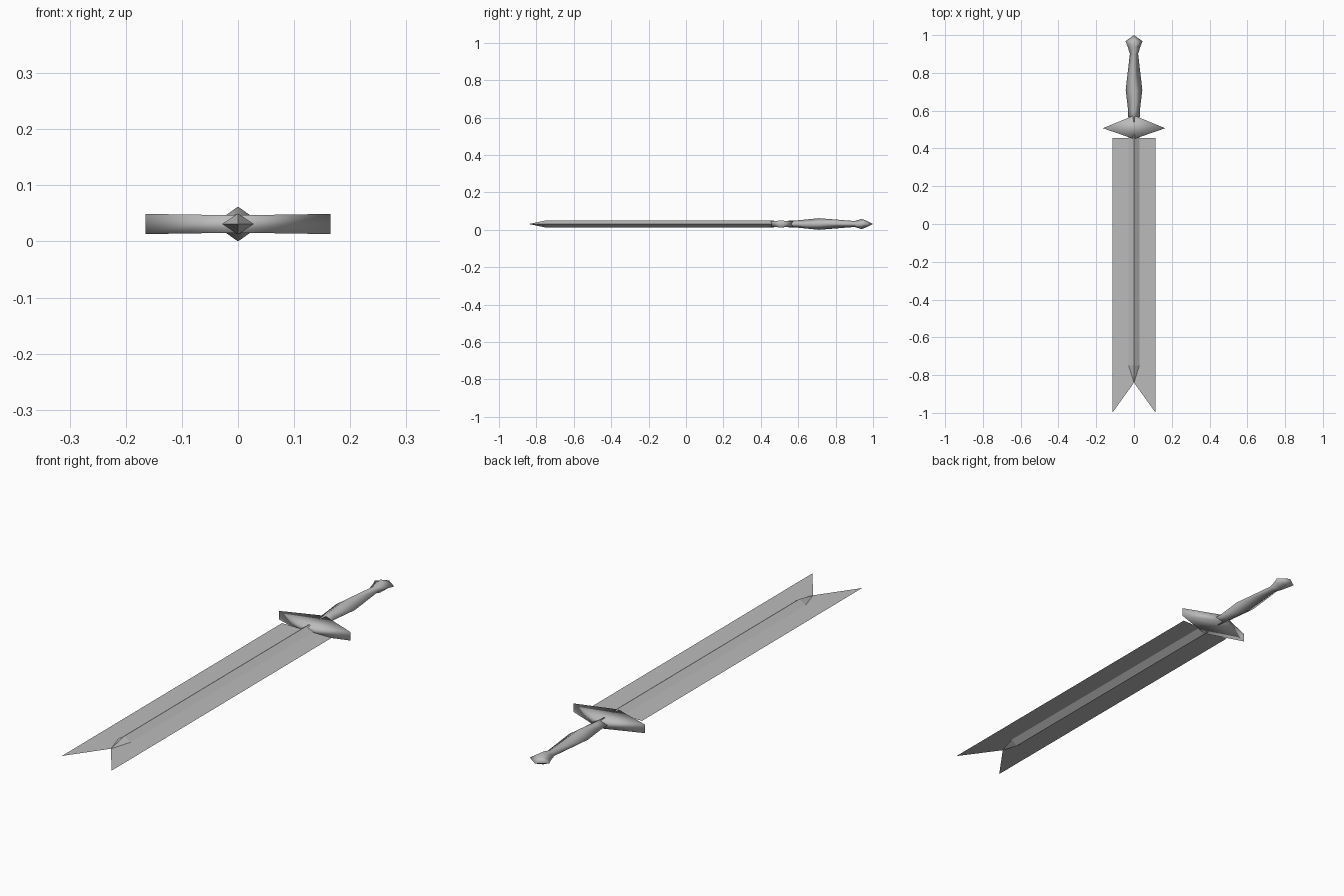
import bpy

cube = bpy.data.objects.get("Cube")
if cube:
    bpy.data.objects.remove(cube, do_unlink=True)

MID = 0.031  # height of the sword's central plane

steel = bpy.data.materials.new("grey steel")
steel.use_nodes = True
GREY = (0.5, 0.5, 0.5, 1)
steel.diffuse_color = GREY
steel.node_tree.nodes["Principled BSDF"].inputs["Base Color"].default_value = GREY


def make(name, verts, faces, smooth):
    mesh = bpy.data.meshes.new(name)
    mesh.from_pydata(verts, [], faces)
    mesh.materials.append(steel)
    for p in mesh.polygons:
        p.use_smooth = smooth
    ob = bpy.data.objects.new(name, mesh)
    ob.location.z = MID
    bpy.context.collection.objects.link(ob)
    return ob


def diamond_loft(name, sections, smooth):
    """Skin diamond cross-sections (y, half width, half height); zero width is a point."""
    verts, faces, rings = [], [], []
    for y, w, h in sections:
        i = len(verts)
        if w == 0:
            verts.append((0, y, 0))
            rings.append([i] * 4)
        else:
            verts += [(w, y, 0), (0, y, h), (-w, y, 0), (0, y, -h)]
            rings.append([i, i + 1, i + 2, i + 3])
    for a, b in zip(rings, rings[1:]):
        for k in range(4):
            n = (k + 1) % 4
            quad = [a[k], a[n], b[n], b[k]]
            faces.append(list(dict.fromkeys(quad)))
    if sections[0][1]:
        faces.append(rings[0][::-1])
    if sections[-1][1]:
        faces.append(rings[-1])
    for f in faces:
        f.reverse()
    return make(name, verts, faces, smooth)


# Thin flat blade with a forked tip
blade = [(-0.115, 0.455, 0), (-0.115, -1, 0), (0, -0.84, 0),
         (0.115, -1, 0), (0.115, 0.455, 0), (0, 0.455, 0)]
make("blade", blade, [(0, 1, 2, 5), (5, 2, 3, 4)], False)

# Raised central ridge, pointed at the fork
diamond_loft("blade_ridge", [(-0.84, 0, 0), (-0.75, 0.028, 0.019),
                             (0.47, 0.028, 0.019)], False)

# Rhombus crossguard, slightly thinner in the middle
plan = [(-0.165, 0.507, 0.018), (0, 0.45, 0.0155),
        (0.165, 0.507, 0.018), (0, 0.575, 0.0155)]
verts = [(x, y, s * h) for s in (-1, 1) for x, y, h in plan]
faces = [(1, 0, 3), (1, 3, 2), (5, 7, 4), (5, 6, 7)]
faces += [(k, (k + 1) % 4, (k + 1) % 4 + 4, k + 4) for k in range(4)]
make("crossguard", verts, faces, True)

# Swelling grip that flares into a pointed pommel
diamond_loft("grip_and_pommel", [
    (0.54, 0.030, 0.017), (0.60, 0.031, 0.020), (0.71, 0.044, 0.031),
    (0.90, 0.022, 0.016), (0.94, 0.034, 0.027), (0.968, 0.045, 0.016),
    (1.0, 0, 0)], True)
